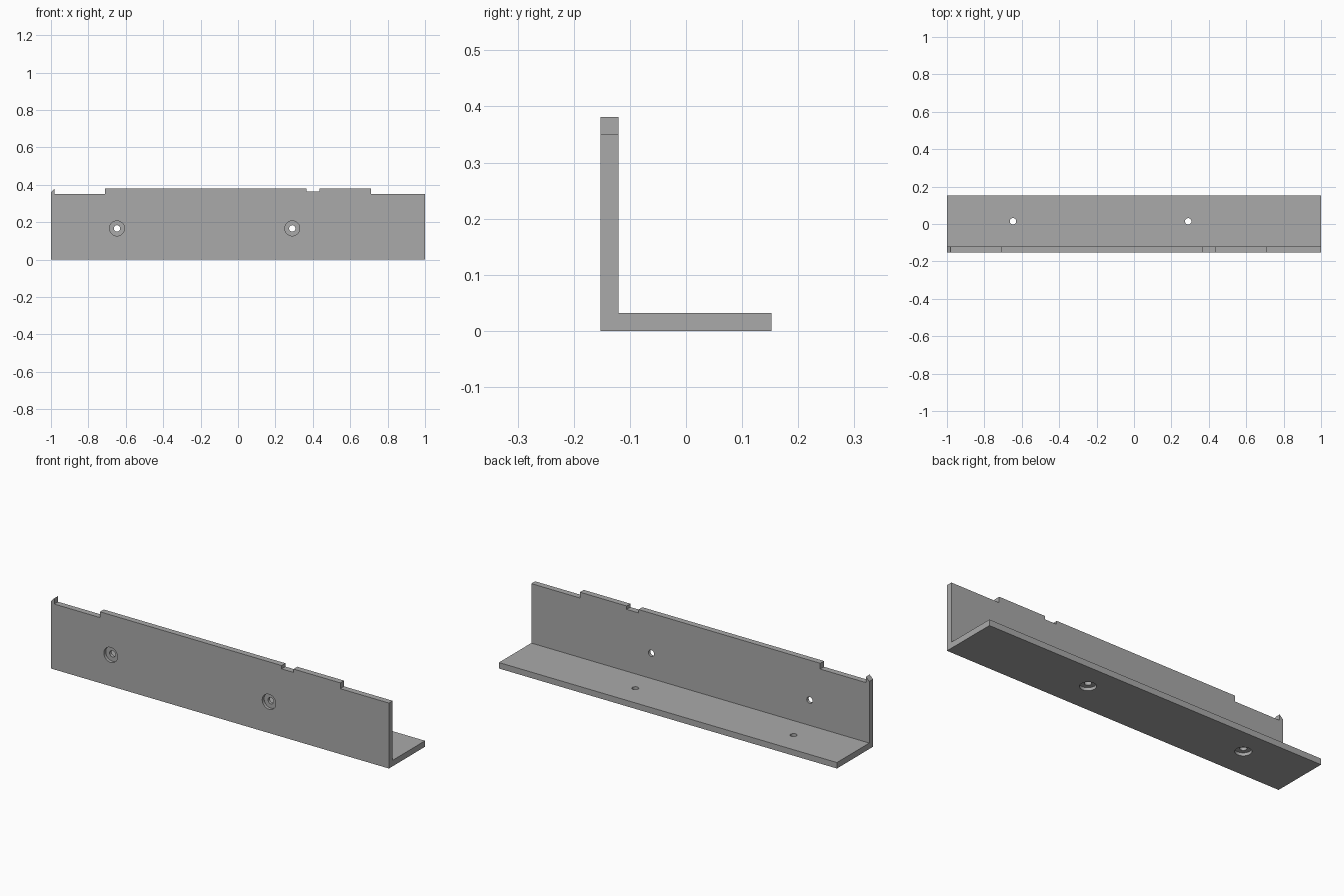
import bpy
import bmesh
from math import radians
from mathutils import Matrix, Vector

cube = bpy.data.objects.get("Cube")
if cube:
    bpy.data.objects.remove(cube, do_unlink=True)

HALF, DEPTH, HEIGHT, THICK = 1.0, 0.1525, 0.381, 0.032
SHOULDER, NOTCH = 0.35, 0.363
HOLE_X = (-0.647, 0.29)
HOLE_OFFSET = 0.167       # distance from the outer corner on both legs
HOLE_R, BORE_R, BORE_DEPTH = 0.017, 0.04, 0.016

grey = bpy.data.materials.new("metal grey")
grey.use_nodes = True
grey.diffuse_color = (0.4, 0.4, 0.4, 1)
grey.node_tree.nodes["Principled BSDF"].inputs["Base Color"].default_value = (0.4, 0.4, 0.4, 1)


def add_object(name, bm):
    bmesh.ops.recalc_face_normals(bm, faces=bm.faces)
    mesh = bpy.data.meshes.new(name)
    bm.to_mesh(mesh)
    bm.free()
    mesh.materials.append(grey)
    obj = bpy.data.objects.new(name, mesh)
    bpy.context.collection.objects.link(obj)
    return obj


def extrude_profile(name, points, vector):
    bm = bmesh.new()
    face = bm.faces.new([bm.verts.new(p) for p in points])
    result = bmesh.ops.extrude_face_region(bm, geom=[face])
    moved = [g for g in result["geom"] if isinstance(g, bmesh.types.BMVert)]
    bmesh.ops.translate(bm, verts=moved, vec=vector)
    return add_object(name, bm)


def cylinder(name, centre, axis, radius, length):
    bm = bmesh.new()
    turn = Vector(axis).to_track_quat("Z", "Y").to_matrix().to_4x4()
    bmesh.ops.create_cone(bm, cap_ends=True, segments=48, radius1=radius, radius2=radius,
                          depth=length, matrix=Matrix.Translation(centre) @ turn)
    return add_object(name, bm)


def boolean(obj, cutter, operation):
    cutter.hide_render = True
    mod = obj.modifiers.new("cut", "BOOLEAN")
    mod.operation, mod.solver, mod.object = operation, "EXACT", cutter
    bpy.context.view_layer.update()
    graph = bpy.context.evaluated_depsgraph_get()
    mesh = bpy.data.meshes.new_from_object(obj.evaluated_get(graph))
    obj.modifiers.clear()
    obj.data = mesh
    bpy.data.objects.remove(cutter, do_unlink=True)


# Angle section swept along the length
inner = -DEPTH + THICK
section = [(-DEPTH, 0), (DEPTH, 0), (DEPTH, THICK), (inner, THICK),
           (inner, HEIGHT), (-DEPTH, HEIGHT)]
bracket = extrude_profile("angle_bracket", [(-HALF, y, z) for y, z in section], (2 * HALF, 0, 0))

# Stepped top edge: corner tab, raised middle and small notch (oversized below and at the ends)
outline = [(-1.1, -0.1), (1.1, -0.1), (1.1, SHOULDER), (0.712, SHOULDER), (0.712, 0.5),
           (0.435, 0.5), (0.435, NOTCH), (0.365, NOTCH), (0.365, 0.5),
           (-0.71, 0.5), (-0.71, SHOULDER), (-0.98, SHOULDER), (-0.98, HEIGHT),
           (-HALF, 0.361), (-1.1, 0.261)]
boolean(bracket, extrude_profile("edge_cutter", [(x, -0.5, z) for x, z in outline], (0, 1, 0)),
        "INTERSECT")

# Counterbored screw holes through both legs, recessed on the outer faces
for x in HOLE_X:
    legs = (((x, -DEPTH, HOLE_OFFSET), (0, 1, 0)),
            ((x, -DEPTH + HOLE_OFFSET, 0), (0, 0, 1)))
    for centre, axis in legs:
        boolean(bracket, cylinder("hole_cutter", centre, axis, HOLE_R, 4 * THICK), "DIFFERENCE")
        boolean(bracket, cylinder("bore_cutter", centre, axis, BORE_R, 2 * BORE_DEPTH), "DIFFERENCE")

# Smooth hole walls, crisp edges
bpy.ops.object.select_all(action="DESELECT")
bracket.select_set(True)
bpy.context.view_layer.objects.active = bracket
bpy.ops.object.shade_smooth_by_angle(angle=radians(30))
